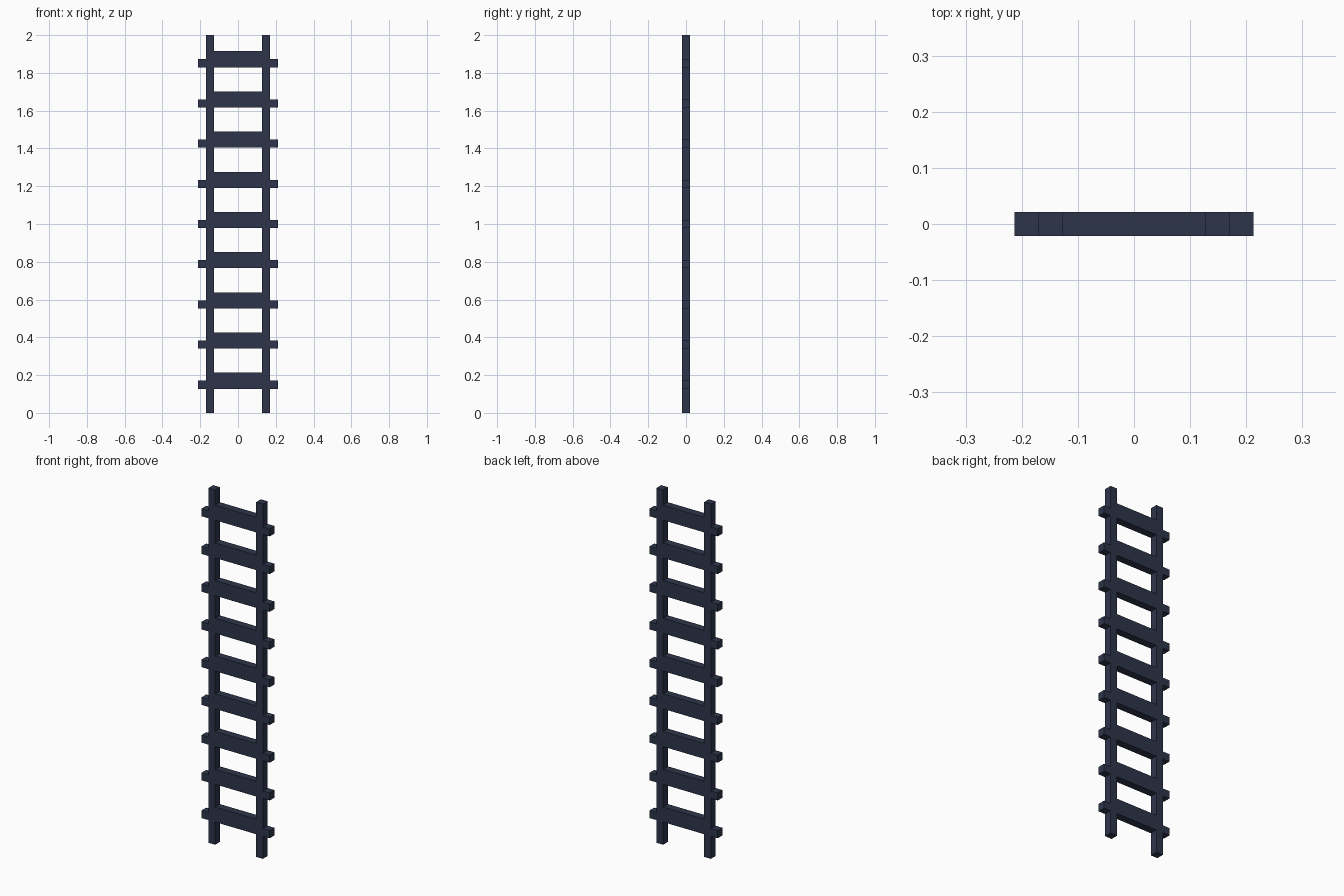
import bpy
import bmesh
from mathutils import Matrix, Vector

if "Cube" in bpy.data.objects:
    bpy.data.objects.remove(bpy.data.objects["Cube"])

U = 2 / 47  # block unit: the ladder is 47 units tall

mat = bpy.data.materials.new("dark slate blue")
mat.diffuse_color = (0.027, 0.036, 0.070, 1)
mat.use_nodes = True
mat.node_tree.nodes["Principled BSDF"].inputs["Base Color"].default_value = mat.diffuse_color


def box(name, x0, x1, z0, z1):
    """One-unit-deep block, given in block units and centred on y = 0."""
    mesh = bpy.data.meshes.new(name)
    bm = bmesh.new()
    size = Vector(((x1 - x0) * U, U, (z1 - z0) * U))
    bmesh.ops.create_cube(bm, size=1, matrix=Matrix.Diagonal((*size, 1)))
    bm.to_mesh(mesh)
    bm.free()
    mesh.materials.append(mat)
    ob = bpy.data.objects.new(name, mesh)
    ob.location = ((x0 + x1) / 2 * U, 0, (z0 + z1) / 2 * U)
    bpy.context.collection.objects.link(ob)
    return ob


# side rails
box("left_rail", -4, -3, 0, 47)
box("right_rail", 3, 4, 0, 47)

# tall rungs between the rails, with a small stub outside each rail
for i in range(9):
    z = 3 + 5 * i
    box(f"rung_{i + 1}", -3, 3, z, z + 2)
    box(f"left_rung_end_{i + 1}", -5, -4, z, z + 1)
    box(f"right_rung_end_{i + 1}", 4, 5, z, z + 1)
